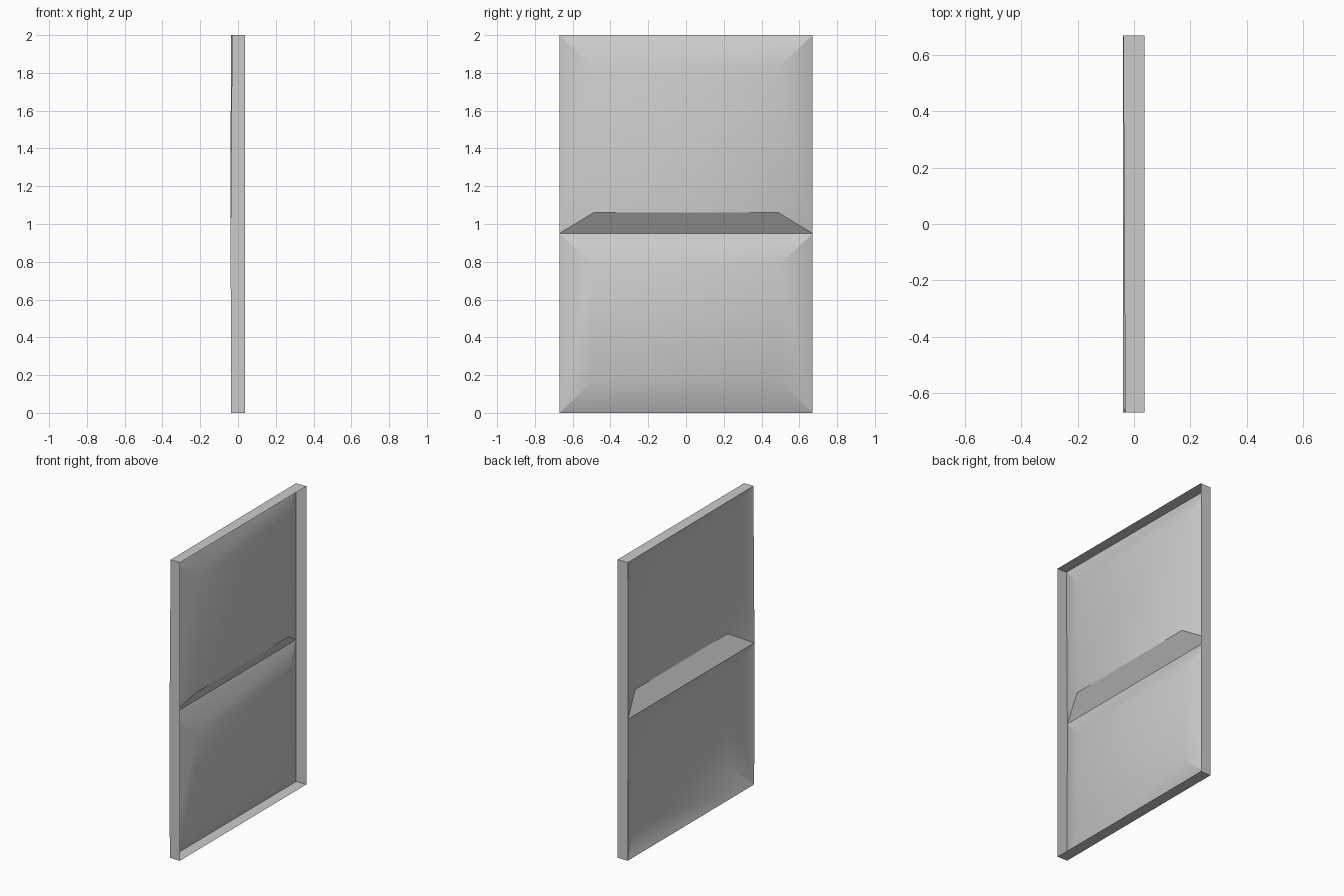
import bpy, bmesh

if "Cube" in bpy.data.objects:
    bpy.data.objects.remove(bpy.data.objects["Cube"])

W, H, FRONT = 0.67, 2.0, 0.038   # half width, height, open rim depth
DEEP, INSET = 0.035, 0.49        # raised pad depth and half width
CREASE = 0.95

bm = bmesh.new()
V = lambda x, y, z: bm.verts.new((x, y, z))


def row(x, y, z):
    return [V(x, -y, z), V(x, y, z)]


# open front rim, back corners, fold line between the two panels
f0, f1 = row(FRONT, W, 0), row(FRONT, W, H)
b0 = row(-0.037, W, 0)
b1 = [V(-0.031, -W, H), V(-0.038, W, H)]     # one slightly warped corner
fold = row(-0.039, W, CREASE)


def pad(low, high, z0, z1):
    """Panel pressed towards the open side, with sloping borders."""
    a, b = row(DEEP, INSET, z0), row(DEEP, INSET, z1)
    bm.faces.new((a[0], a[1], b[1], b[0]))
    bm.faces.new((low[0], low[1], a[1], a[0]))
    bm.faces.new((b[0], b[1], high[1], high[0]))
    for i in (0, 1):
        bm.faces.new((low[i], a[i], b[i], high[i]))


pad(b0, fold, 0.17, 0.78)     # lower panel
pad(fold, b1, 1.06, 1.83)     # upper panel with steep ledge at its bottom

# side, bottom and top walls
for i in (0, 1):
    bm.faces.new((f0[i], b0[i], fold[i], b1[i], f1[i]))
bm.faces.new((f0[0], f0[1], b0[1], b0[0]))
bm.faces.new((f1[0], f1[1], b1[1], b1[0]))

bmesh.ops.recalc_face_normals(bm, faces=bm.faces)
for f in bm.faces:
    f.smooth = True
for e in bm.edges:
    e.smooth = len(e.link_faces) == 2 and e.calc_face_angle(0) < 0.5

me = bpy.data.meshes.new("pressed_panel")
bm.to_mesh(me)
bm.free()
ob = bpy.data.objects.new("pressed_panel", me)
bpy.context.collection.objects.link(ob)
